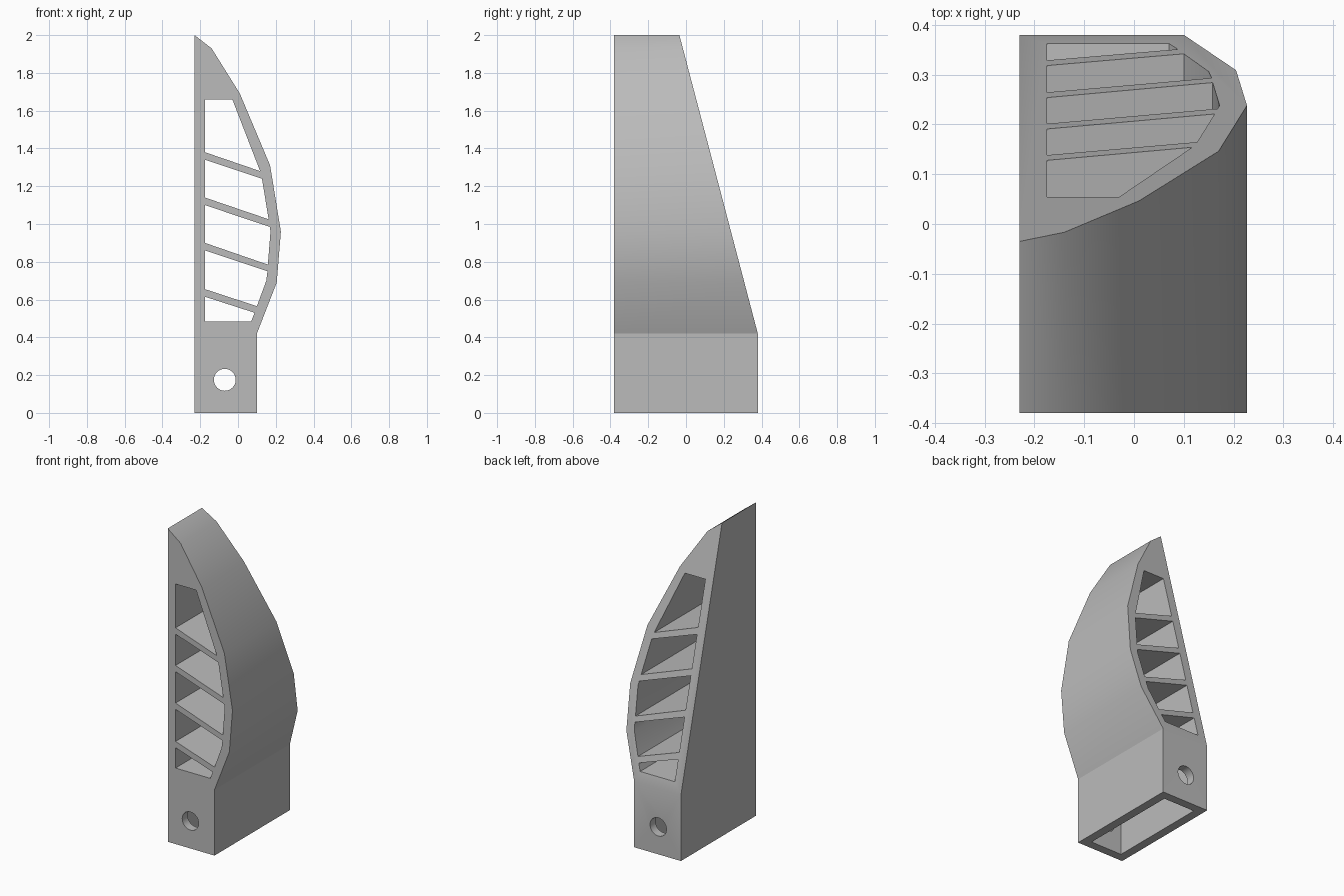
import bpy
import bmesh
import math

if "Cube" in bpy.data.objects:
    bpy.data.objects.remove(bpy.data.objects["Cube"], do_unlink=True)

HALF = 0.38          # half depth along y
SHOULDER = 0.42      # height where the back starts to slope
LEFT, INNER = -0.23, -0.175

grey = bpy.data.materials.new("plain grey")
grey.use_nodes = True
grey.diffuse_color = (0.5, 0.5, 0.5, 1)
grey.node_tree.nodes["Principled BSDF"].inputs["Base Color"].default_value = (0.5, 0.5, 0.5, 1)


def back_y(z):
    """Depth of the sloping back at a given height."""
    slope = (HALF + 0.035) / (2 - SHOULDER)
    return HALF - max(0, z - SHOULDER) * slope


def prism(name, profile, y_front, y_back):
    """Solid from an x-z outline; y_back gives the rear depth at each height."""
    bm = bmesh.new()
    front = [bm.verts.new((x, y_front, z)) for x, z in profile]
    back = [bm.verts.new((x, y_back(z), z)) for x, z in profile]
    bm.faces.new(front)
    bm.faces.new(back[::-1])
    n = len(profile)
    for i in range(n):
        j = (i + 1) % n
        bm.faces.new((front[i], back[i], back[j], front[j]))
    # crease between the upright base and the sloping back
    crease = [v for v in back if abs(v.co.z - SHOULDER) < 1e-5]
    if len(crease) == 2:
        bmesh.ops.connect_verts(bm, verts=crease)
    bmesh.ops.recalc_face_normals(bm, faces=bm.faces)
    mesh = bpy.data.meshes.new(name)
    bm.to_mesh(mesh)
    bm.free()
    mesh.materials.append(grey)
    obj = bpy.data.objects.new(name, mesh)
    bpy.context.collection.objects.link(obj)
    return obj


# Curved blade with square base
outline = [(LEFT, 0), (0.1, 0), (0.1, SHOULDER), (0.205, 0.69), (0.227, 0.96),
           (0.17, 1.31), (0.01, 1.69), (-0.14, 1.93), (LEFT, 2), (LEFT, SHOULDER)]
body = prism("ribbed_blade", outline, -HALF, back_y)

# Windows between the slanting ribs
windows = [
    [(INNER, 0.485), (0.07, 0.485), (0.088, 0.53), (INNER, 0.615)],
    [(INNER, 0.655), (0.1, 0.565), (0.15, 0.70), (0.156, 0.75), (INNER, 0.86)],
    [(INNER, 0.90), (0.158, 0.785), (0.172, 0.96), (0.168, 0.985), (INNER, 1.10)],
    [(INNER, 1.14), (0.162, 1.025), (0.127, 1.24), (INNER, 1.34)],
    [(INNER, 1.38), (0.117, 1.28), (-0.03, 1.66), (INNER, 1.66)],
]
cutters = [prism("window_cutter", w, -0.5, lambda z: 0.5) for w in windows]

# Socket open at the bottom
socket = [(INNER, -0.1), (0.045, -0.1), (0.045, 0.43), (INNER, 0.43)]
cutters.append(prism("socket_cutter", socket, -0.325, lambda z: 0.325))

# Pin hole through the base
ring = [(-0.07 + 0.058 * math.cos(a), 0.175 + 0.058 * math.sin(a))
        for a in (math.tau * i / 32 for i in range(32))]
cutters.append(prism("pin_hole_cutter", ring, -0.5, lambda z: 0.5))

bpy.ops.object.select_all(action='DESELECT')
bpy.context.view_layer.objects.active = body
body.select_set(True)
for cutter in cutters:
    cutter.hide_render = True
    mod = body.modifiers.new("cut", 'BOOLEAN')
    mod.operation = 'DIFFERENCE'
    mod.solver = 'EXACT'
    mod.object = cutter
    bpy.ops.object.modifier_apply(modifier=mod.name)
    bpy.data.objects.remove(cutter, do_unlink=True)

bpy.ops.object.shade_smooth_by_angle(angle=math.radians(20.7))
